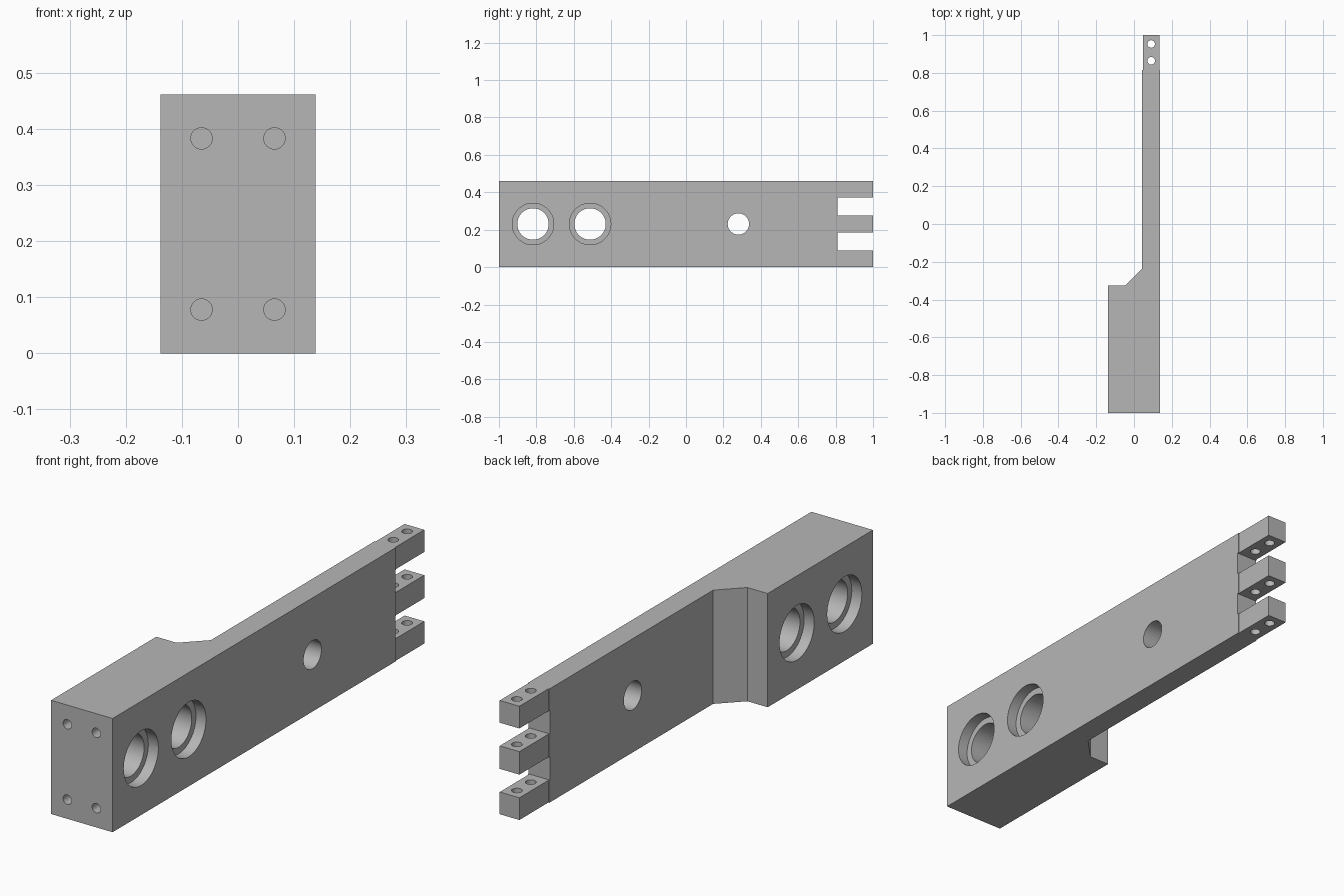
import bpy
import bmesh
import math
from mathutils import Matrix

if "Cube" in bpy.data.objects:
    bpy.data.objects.remove(bpy.data.objects["Cube"], do_unlink=True)

HEIGHT = 0.461
MID = HEIGHT / 2
HALF = 0.138      # half width of the thick end
ARM_X = 0.043     # inner side of the thin arm
FORK_Y = 0.815    # where the fork starts

# Material
metal = bpy.data.materials.new("plain grey metal")
metal.use_nodes = True
GREY = (0.47, 0.47, 0.47, 1)
metal.diffuse_color = GREY
metal.node_tree.nodes["Principled BSDF"].inputs["Base Color"].default_value = GREY


def make_object(name, bm):
    bmesh.ops.recalc_face_normals(bm, faces=bm.faces)
    mesh = bpy.data.meshes.new(name)
    bm.to_mesh(mesh)
    bm.free()
    obj = bpy.data.objects.new(name, mesh)
    bpy.context.collection.objects.link(obj)
    mesh.materials.append(metal)
    return obj


def add_box(bm, low, high):
    size = [b - a for a, b in zip(low, high)]
    centre = [(a + b) / 2 for a, b in zip(low, high)]
    bmesh.ops.create_cube(bm, size=1, matrix=Matrix.Translation(centre) @ Matrix.Diagonal((*size, 1)))


def add_cylinder(bm, centre, radius, length, axis):
    turn = {"X": Matrix.Rotation(math.pi / 2, 4, "Y"),
            "Y": Matrix.Rotation(math.pi / 2, 4, "X"),
            "Z": Matrix.Identity(4)}[axis]
    bmesh.ops.create_cone(bm, cap_ends=True, segments=48, radius1=radius, radius2=radius,
                          depth=length, matrix=Matrix.Translation(centre) @ turn)


def cut(target, name, bm):
    cutter = make_object(name, bm)
    cutter.hide_render = True
    mod = target.modifiers.new(name, "BOOLEAN")
    mod.operation = "DIFFERENCE"
    mod.solver = "EXACT"
    mod.object = cutter
    bpy.context.view_layer.objects.active = target
    bpy.ops.object.modifier_apply(modifier=mod.name)
    bpy.data.objects.remove(cutter, do_unlink=True)


# Bar: stepped outline extruded upwards, with a slightly thinner fork end
outline = [(-HALF, -1), (HALF, -1), (HALF, FORK_Y), (HALF - 0.003, FORK_Y),
           (HALF - 0.003, 1), (ARM_X + 0.004, 1), (ARM_X + 0.004, FORK_Y), (ARM_X, FORK_Y),
           (ARM_X, -0.235), (-0.047, -0.326), (-HALF, -0.326)]
bm = bmesh.new()
base = bm.faces.new([bm.verts.new((x, y, 0)) for x, y in outline])
top = bmesh.ops.extrude_face_region(bm, geom=[base])["geom"]
bmesh.ops.translate(bm, vec=(0, 0, HEIGHT), verts=[v for v in top if isinstance(v, bmesh.types.BMVert)])
bar = make_object("forked_mounting_bar", bm)

# Fork slots
bm = bmesh.new()
for low, high in ((0.09, 0.184), (0.277, 0.371)):
    add_box(bm, (-0.1, 0.81, low), (0.3, 1.1, high))
cut(bar, "fork_slots", bm)

# Through holes across the bar
bm = bmesh.new()
for y, radius in ((-0.818, 0.084), (-0.513, 0.084), (0.28, 0.057)):
    add_cylinder(bm, (0, y, MID), radius, 0.6, "X")
cut(bar, "side_holes", bm)

# Counterbores on both sides of the large holes
bm = bmesh.new()
for side in (-1, 1):
    for y in (-0.818, -0.513):
        add_cylinder(bm, (side * HALF, y, MID), 0.111, 0.09, "X")
cut(bar, "counterbores", bm)

# Blind holes in the front end
bm = bmesh.new()
for x in (-0.065, 0.065):
    for z in (0.078, HEIGHT - 0.078):
        add_cylinder(bm, (x, -1, z), 0.019, 0.24, "Y")
cut(bar, "front_holes", bm)

# Pin holes through the fork fingers
bm = bmesh.new()
for y in (0.864, 0.953):
    add_cylinder(bm, (0.091, y, MID), 0.02, 0.7, "Z")
cut(bar, "pin_holes", bm)

# Smooth hole walls, sharp edges elsewhere
bpy.ops.object.select_all(action="DESELECT")
bar.select_set(True)
bpy.context.view_layer.objects.active = bar
bpy.ops.object.shade_smooth_by_angle(angle=math.radians(30))
